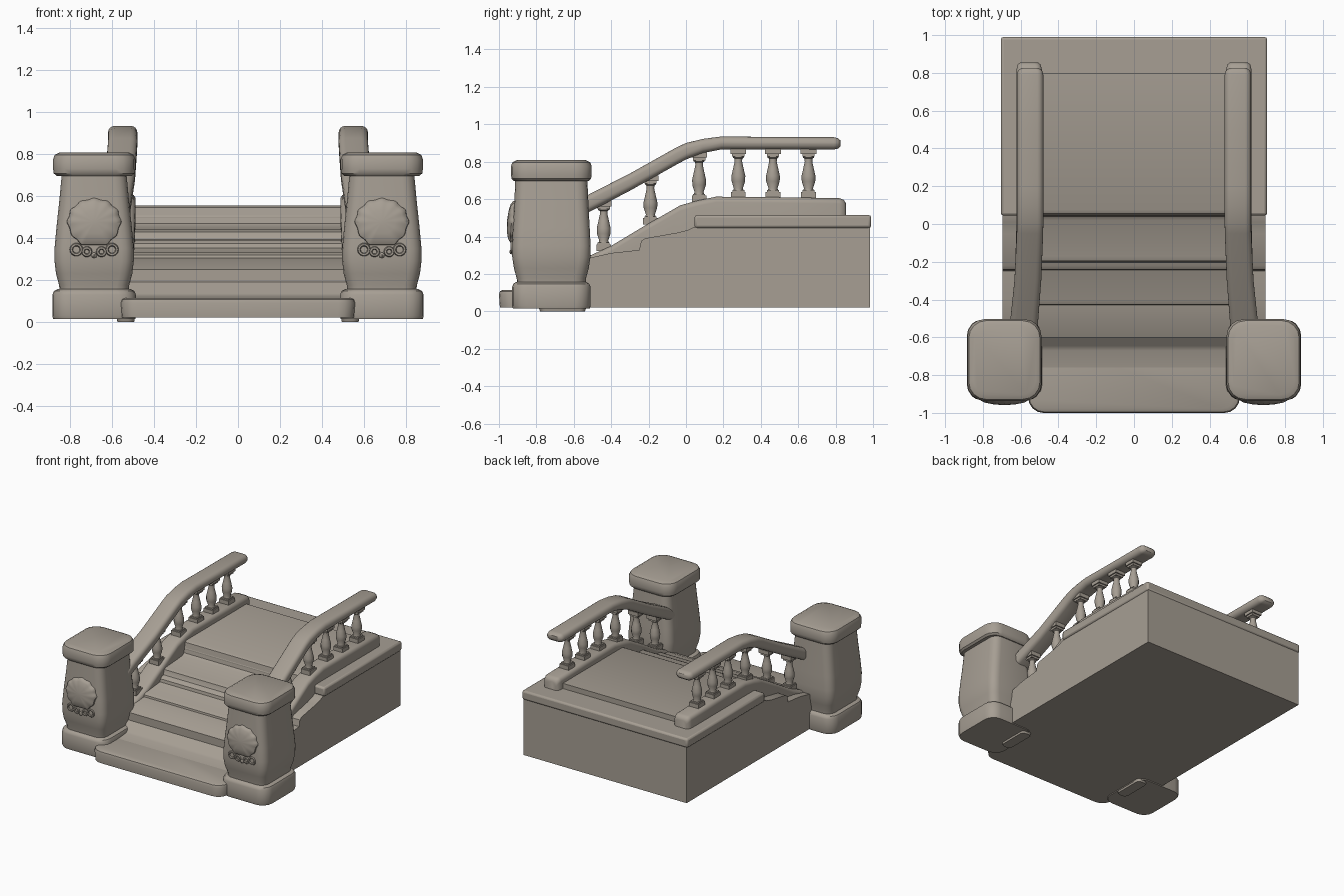
import bpy, bmesh, math
from mathutils import Matrix

stone = bpy.data.materials.new("warm_grey_stone")
stone.diffuse_color = (0.385, 0.345, 0.295, 1)


def finish(name, bm, mirror=False, angle=35, bevel=0):
    bmesh.ops.recalc_face_normals(bm, faces=bm.faces)
    me = bpy.data.meshes.new(name)
    bm.to_mesh(me)
    bm.free()
    me.materials.append(stone)
    ob = bpy.data.objects.new(name, me)
    bpy.context.collection.objects.link(ob)
    bpy.ops.object.select_all(action='DESELECT')
    bpy.context.view_layer.objects.active = ob
    ob.select_set(True)
    bpy.ops.object.shade_smooth_by_angle(angle=math.radians(angle))
    if bevel:
        b = ob.modifiers.new("soft_edges", 'BEVEL')
        b.width, b.segments, b.limit_method = bevel, 2, 'ANGLE'
    if mirror:
        ob.modifiers.new("other_side", 'MIRROR')
    return ob


def ring(cu, cv, hu, hv, r, n=4):
    """Rounded rectangle in 2D."""
    r = min(r, hu * 0.98, hv * 0.98)
    pts = []
    for k, (su, sv) in enumerate([(1, 1), (-1, 1), (-1, -1), (1, -1)]):
        for i in range(n + 1):
            a = math.pi / 2 * (k + i / n)
            pts.append((cu + su * (hu - r) + r * math.cos(a),
                        cv + sv * (hv - r) + r * math.sin(a)))
    return pts


def loft(bm, rings):
    rows = [[bm.verts.new(p) for p in r] for r in rings]
    n = len(rows[0])
    for a, b in zip(rows, rows[1:]):
        for i in range(n):
            j = (i + 1) % n
            bm.faces.new((a[i], a[j], b[j], b[i]))
    bm.faces.new(rows[0])
    bm.faces.new(rows[-1])


def upright(name, cx, cy, levels, mirror=False):
    """Stack of rounded rectangles; levels are (z, half_x, half_y, radius)."""
    bm = bmesh.new()
    loft(bm, [[(u, v, z) for u, v in ring(cx, cy, hx, hy, r)] for z, hx, hy, r in levels])
    return finish(name, bm, mirror)


def sweep(name, stations, r):
    """Rounded section along y; stations are (y, x, half_width, z_low, z_high)."""
    bm = bmesh.new()
    loft(bm, [[(u, y, v) for u, v in ring(x, (lo + hi) / 2, hw, (hi - lo) / 2, r)]
              for y, x, hw, lo, hi in stations])
    return finish(name, bm, True, 45)


def extrude_profile(name, profile, half_x, bevel=0.0, angle=35):
    """Side profile (y, z) extruded across x."""
    bm = bmesh.new()
    loft(bm, [[(x, y, z) for y, z in profile] for x in (-half_x, half_x)])
    return finish(name, bm, False, angle, bevel)


# Main block with the stepped outer sides
extrude_profile("base_block", [
    (-0.6, 0.02), (0.985, 0.02), (0.985, 0.45), (0.04, 0.45), (0.01, 0.435), (-0.05, 0.42),
    (-0.22, 0.39), (-0.24, 0.375), (-0.25, 0.328), (-0.4, 0.312), (-0.52, 0.285), (-0.6, 0.25)],
    0.695)
# Landing slab overhanging the block
extrude_profile("landing_slab", [(0.045, 0.445), (0.99, 0.445), (0.99, 0.515), (0.045, 0.515)],
                0.705, 0.014)
# Worn inner steps and the raised landing panel
extrude_profile("inner_steps", [
    (-0.85, 0.05), (0.80, 0.05), (0.80, 0.555), (0.075, 0.555), (0.055, 0.545), (0.04, 0.47),
    (0.02, 0.455), (-0.17, 0.44), (-0.195, 0.43), (-0.21, 0.37), (-0.23, 0.355),
    (-0.40, 0.333), (-0.425, 0.32), (-0.435, 0.265), (-0.455, 0.253), (-0.55, 0.235),
    (-0.575, 0.222), (-0.645, 0.135), (-0.67, 0.122), (-0.85, 0.108)], 0.52, angle=40)
# Bottom step
upright("bottom_step", 0, -0.77, [
    (0.02, 0.555, 0.225, 0.08), (0.09, 0.56, 0.23, 0.08), (0.107, 0.555, 0.225, 0.08),
    (0.115, 0.54, 0.21, 0.08)])

# Sloping kerbs under the balusters
sweep("kerb", [
    (-0.60, 0.585, 0.07, 0.1, 0.26), (-0.52, 0.58, 0.07, 0.1, 0.295),
    (-0.40, 0.568, 0.07, 0.1, 0.350), (-0.22, 0.56, 0.068, 0.1, 0.458),
    (-0.03, 0.556, 0.068, 0.1, 0.567), (0.06, 0.555, 0.067, 0.1, 0.592),
    (0.16, 0.555, 0.067, 0.1, 0.613), (0.50, 0.555, 0.067, 0.1, 0.610),
    (0.82, 0.555, 0.067, 0.1, 0.605), (0.845, 0.555, 0.06, 0.1, 0.595),
    (0.856, 0.555, 0.045, 0.1, 0.575)], 0.03)

# Handrails
sweep("handrail", [
    (-0.60, 0.59, 0.075, 0.485, 0.575), (-0.52, 0.582, 0.074, 0.530, 0.625),
    (-0.30, 0.562, 0.071, 0.645, 0.737), (-0.05, 0.551, 0.070, 0.785, 0.877),
    (0.0, 0.55, 0.07, 0.812, 0.900), (0.09, 0.55, 0.07, 0.846, 0.922),
    (0.19, 0.55, 0.07, 0.866, 0.935), (0.50, 0.55, 0.07, 0.866, 0.932),
    (0.79, 0.55, 0.07, 0.865, 0.931), (0.812, 0.55, 0.064, 0.870, 0.926),
    (0.826, 0.55, 0.045, 0.882, 0.914)], 0.032)

# Balusters: square foot, turned vase, square head
PROFILE = [(0.03, 0.14), (0.024, 0.2), (0.036, 0.34), (0.037, 0.45), (0.028, 0.6),
           (0.020, 0.74), (0.021, 0.8), (0.03, 0.82), (0.03, 0.86)]
for i, (y, z0, z1, x) in enumerate([
        (-0.44, 0.325, 0.59, 0.572), (-0.19, 0.465, 0.725, 0.556), (0.07, 0.585, 0.85, 0.552),
        (0.28, 0.605, 0.87, 0.552), (0.465, 0.605, 0.87, 0.552), (0.655, 0.605, 0.87, 0.552)]):
    bm = bmesh.new()
    h = z1 - z0
    loft(bm, [[(x + r * math.cos(k * math.pi / 6), y + r * math.sin(k * math.pi / 6), z0 + t * h)
               for k in range(12)] for r, t in PROFILE])
    for t, thick, w in ((0.06, 0.035, 0.078), (0.14, 0.012, 0.064),
                        (0.875, 0.02, 0.066), (0.95, 0.03, 0.084)):
        bmesh.ops.create_cube(bm, size=1, matrix=Matrix.Translation((x, y, z0 + t * h))
                              @ Matrix.Diagonal((w, w, thick, 1)))
    finish(f"baluster_{i + 1}", bm, True, 40)

# Newel posts: plinth, bulging shaft, cap
NX, NY = 0.686, -0.72
upright("newel_plinth", NX, NY, [
    (0.014, 0.196, 0.205, 0.08), (0.03, 0.199, 0.21, 0.08), (0.13, 0.199, 0.21, 0.08),
    (0.147, 0.192, 0.203, 0.08), (0.156, 0.175, 0.19, 0.08)], True)
upright("newel_shaft", NX, NY, [
    (0.14, 0.165, 0.183, 0.06), (0.175, 0.167, 0.185, 0.06), (0.23, 0.182, 0.200, 0.06),
    (0.29, 0.189, 0.209, 0.06), (0.35, 0.189, 0.210, 0.06), (0.45, 0.180, 0.205, 0.06),
    (0.58, 0.166, 0.198, 0.06), (0.72, 0.153, 0.192, 0.06)], True)
upright("newel_cap", NX, NY, [
    (0.697, 0.18, 0.2, 0.08), (0.709, 0.193, 0.212, 0.085), (0.73, 0.196, 0.216, 0.09),
    (0.775, 0.196, 0.216, 0.09), (0.797, 0.188, 0.208, 0.09), (0.808, 0.165, 0.185, 0.08)], True)
# Thin foot under the inner edge of each post
upright("newel_foot", 0.535, -0.66, [(0.0, 0.04, 0.12, 0.03), (0.03, 0.045, 0.13, 0.03)], True)


def front_y(z):
    """Front face of the shaft near the ornament."""
    return -0.932 + max(0, z - 0.35) * 0.07


# Shell ornament: scalloped dome with a flat lower edge
bm = bmesh.new()
rings = []
for s, d in ((1.0, -0.01), (0.97, 0.010), (0.8, 0.022), (0.5, 0.03), (0.1, 0.034)):
    row = []
    for k in range(72):
        a = 2 * math.pi * k / 72
        f = 1 + 0.03 * math.cos(12 * a)
        u, w = 0.128 * f * math.cos(a), 0.112 * f * math.sin(a)
        if w < -0.02:
            u *= 1 - 1.2 * (-w - 0.02)
            w = max(w * 1.15, -0.112)
        z = 0.478 + s * w
        row.append((NX + s * u, front_y(z) - d, z))
    rings.append(row)
loft(bm, rings)
finish("shell_ornament", bm, True, 50)

# Scrolls and bead beneath the shell
bm = bmesh.new()
for u, z, R in ((0.085, 0.345, 0.024), (0.035, 0.335, 0.018),
                (-0.035, 0.335, 0.018), (-0.085, 0.345, 0.024)):
    rows = []
    for k in range(14):
        a = 2 * math.pi * k / 14
        rows.append([bm.verts.new((NX + u + (R + 0.008 * math.cos(b)) * math.cos(a),
                                   -0.931 - 0.008 * math.sin(b),
                                   z + (R + 0.008 * math.cos(b)) * math.sin(a)))
                     for b in (j * math.pi / 3 for j in range(6))])
    for k in range(14):
        p, q = rows[k], rows[(k + 1) % 14]
        for j in range(6):
            bm.faces.new((p[j], p[(j + 1) % 6], q[(j + 1) % 6], q[j]))
bmesh.ops.create_uvsphere(bm, u_segments=4, v_segments=4, radius=0.014,
                          matrix=Matrix.Translation((NX, -0.931, 0.318)))
finish("scroll_ornament", bm, True, 60)
